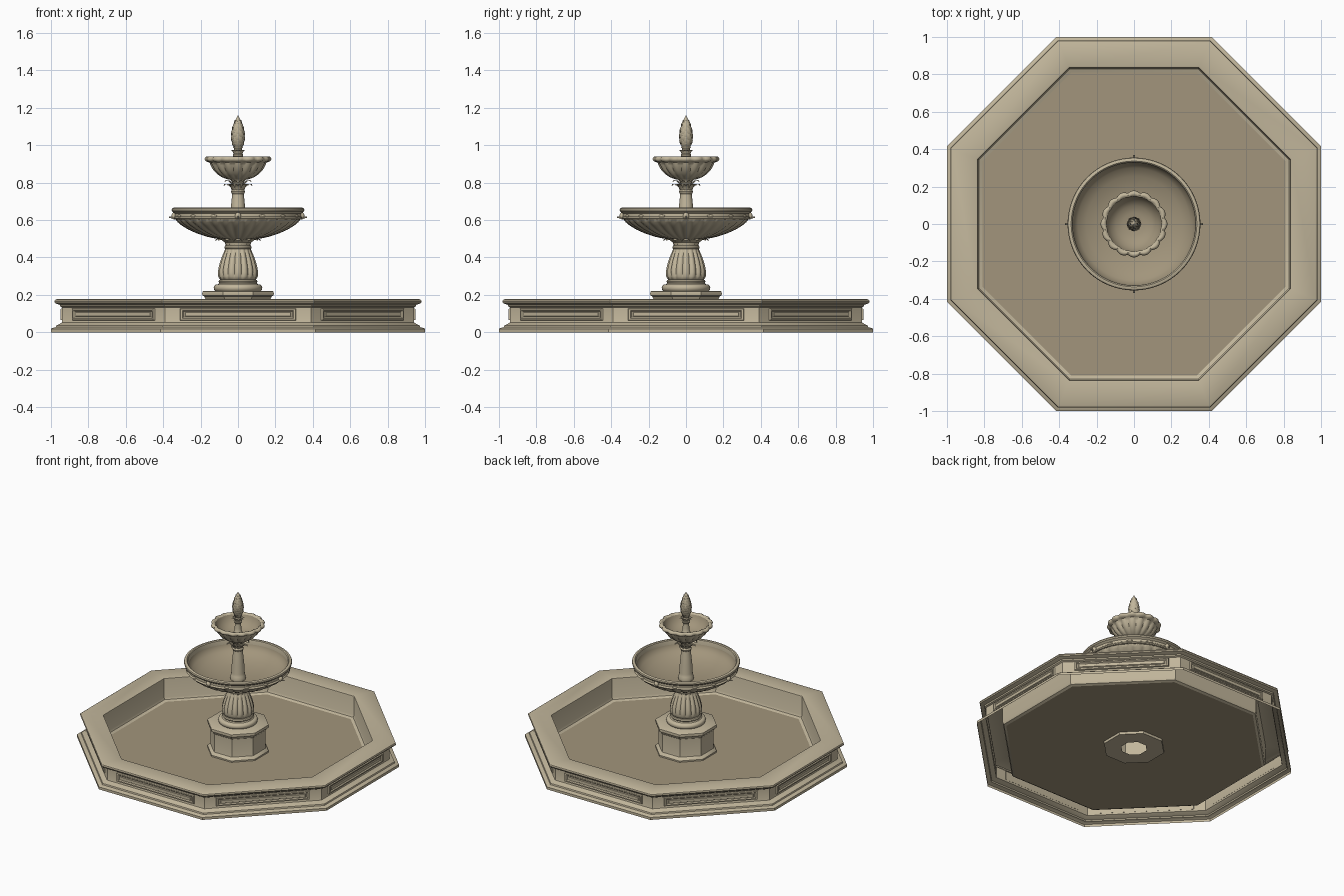
import bpy, math
from math import pi, sin, cos, radians


def material(name, col):
    m = bpy.data.materials.new(name)
    m.diffuse_color = (*col, 1)
    return m


STONE = material("stone", (0.54, 0.47, 0.33))
DARK = material("damp_stone", (0.36, 0.30, 0.20))


def make(name, verts, faces, mat=STONE, angle=35):
    me = bpy.data.meshes.new(name)
    me.from_pydata(verts, [], faces)
    me.validate()
    me.shade_smooth()
    me.set_sharp_from_angle(angle=radians(angle))
    me.materials.append(mat)
    ob = bpy.data.objects.new(name, me)
    bpy.context.collection.objects.link(ob)
    return ob


# Revolve (radius, z[, flute depth]) points; lobes gives convex flutes
def lathe(name, prof, n=64, lobes=0, mat=STONE, angle=35):
    octo = n == 8
    if lobes:
        n = lobes * 6
    verts, faces = [], []
    for p in prof:
        r0, z = p[:2]
        amp = p[2] if len(p) > 2 else 0
        for j in range(n):
            t = 2 * pi * j / n + (pi / 8 if octo else 0)
            r = r0 / cos(pi / 8) if octo else r0
            if lobes:
                r -= amp * (1 - abs(cos(lobes * t / 2)))
            verts.append((r * cos(t), r * sin(t), z))
    for i in range(len(prof) - 1):
        for j in range(n):
            a, b = i * n + j, i * n + (j + 1) % n
            faces.append((a, b, b + n, a + n))
    return make(name, verts, faces, mat, angle)


# Ring of pointed leaves following a (radius, z, half width) path
def leaf_ring(name, path, count, phase=0.0, thick=0.004):
    verts, faces = [], []
    for k in range(count):
        t = 2 * pi * (k + phase) / count
        c, s = cos(t), sin(t)
        base = len(verts)
        for r, z, w in path:
            for u, d in ((-w, 0), (0, thick), (w, 0), (0, -thick)):
                verts.append(((r + d) * c - u * s, (r + d) * s + u * c, z))
        for i in range(len(path) - 1):
            for q in range(4):
                a, b = base + 4 * i + q, base + 4 * i + (q + 1) % 4
                faces.append((a, b, b + 4, a + 4))
        e = len(verts)
        faces += [(base + 3, base + 2, base + 1, base), (e - 4, e - 3, e - 2, e - 1)]
    return make(name, verts, faces)


# Octagonal basin wall, hollow underneath, and its floor
lathe("basin_wall", [(1, 0), (1, .018), (.992, .023), (.975, .027), (.972, .036), (.958, .042),
                     (.942, .052), (.94, .058), (.94, .132), (.95, .138), (.953, .147),
                     (.968, .152), (.979, .156), (.982, .164), (.979, .173), (.968, .178),
                     (.845, .178), (.837, .175), (.835, .168), (.835, .04), (.828, .026), (.81, .018)], 8)
lathe("basin_floor", [(.812, .018), (.15, .018)], 8, mat=DARK)

# Raised framed panel on each of the eight sides
LOOPS = [(.312, .033, .938), (.308, .029, .949), (.298, .021, .949), (.292, .015, .942),
         (.284, .012, .942), (.28, .009, .947)]
verts, faces = [], []
for k in range(8):
    c, s = cos(k * pi / 4), sin(k * pi / 4)
    base = len(verts)
    for hx, hz, d in LOOPS:
        for u, v in ((-hx, -hz), (hx, -hz), (hx, hz), (-hx, hz)):
            verts.append((d * c - u * s, d * s + u * c, .096 + v))
    for i in range(len(LOOPS) - 1):
        for q in range(4):
            a, b = base + 4 * i + q, base + 4 * i + (q + 1) % 4
            faces.append((a, b, b + 4, a + 4))
    e = len(verts)
    faces.append((e - 4, e - 3, e - 2, e - 1))
make("side_panels", verts, faces)

# Octagonal pedestal with an open centre below
lathe("pedestal", [(.08, 0), (.19, 0), (.19, .028), (.182, .038), (.172, .046), (.17, .055),
                   (.17, .175), (.176, .183), (.18, .192), (.19, .197), (.192, .207), (.19, .217),
                   (.184, .221), (.06, .221)], 8)

# Round foot, fluted vase column and its neck
lathe("column_foot", [(.12, .22), (.127, .226), (.13, .237), (.127, .248), (.12, .254), (.105, .257),
                      (.1, .264), (.104, .272), (.1, .28), (.085, .283)], 64)
lathe("vase_column", [(.085, .278, 0), (.098, .284, .004), (.106, .3, .009), (.107, .322, .01),
                      (.103, .35, .01), (.094, .382, .009), (.083, .412, .008), (.073, .435, .006),
                      (.068, .447, 0)], lobes=16, angle=50)
lathe("column_neck", [(.066, .444), (.071, .448), (.073, .456), (.069, .463), (.06, .467),
                      (.06, .475), (.068, .488), (.09, .5), (.11, .505)], 64)
leaf_ring("lower_leaves", [(.062, .462, .014), (.066, .48, .019), (.085, .494, .021),
                           (.112, .498, .015), (.122, .49, .004)], 12)

# Lower bowl: fluted underside, plain rim and inside
lathe("lower_bowl_underside", [(.08, .496, 0), (.12, .501, .006), (.17, .512, .01), (.22, .529, .014),
                               (.265, .549, .016), (.3, .57, .016), (.322, .588, .012),
                               (.333, .602, .005), (.33, .608, 0)], lobes=32, angle=50)
lathe("lower_bowl_rim", [(.325, .602), (.338, .604), (.344, .61), (.342, .616), (.337, .62), (.337, .635),
                         (.343, .64), (.352, .645), (.355, .654), (.352, .662), (.345, .666),
                         (.336, .666), (.33, .661), (.328, .652), (.326, .63)], 96)
lathe("lower_bowl_inside", [(.327, .635), (.322, .615), (.3, .59), (.255, .566), (.19, .546),
                            (.11, .534), (.03, .53)], 96, mat=DARK)

# Four spout masks and small rosettes on the rim band
for k in range(16):
    t = k * pi / 8
    mask = k % 4 == 0
    bpy.ops.mesh.primitive_uv_sphere_add(segments=12, ring_count=8, radius=1,
                                         location=(.34 * cos(t), .34 * sin(t), .622), rotation=(0, 0, t))
    ob = bpy.context.object
    ob.name = "spout_mask" if mask else "rim_rosette"
    ob.scale = (.016, .017, .019) if mask else (.006, .02, .007)
    ob.data.materials.append(STONE)
    bpy.ops.object.shade_smooth()
    if mask:
        bpy.ops.mesh.primitive_cone_add(vertices=10, radius1=.007, radius2=.004, depth=.024,
                                        location=(.358 * cos(t), .358 * sin(t), .615),
                                        rotation=(0, pi / 2, t))
        bpy.context.object.name = "spout"
        bpy.context.object.data.materials.append(STONE)

# Upper stem with leaf collar
lathe("upper_stem", [(.05, .53), (.052, .55), (.046, .562), (.044, .58), (.041, .64), (.036, .69),
                     (.031, .74), (.036, .746), (.038, .753), (.034, .76), (.028, .765),
                     (.028, .79), (.036, .81), (.055, .825)], 48)
for i, ph in enumerate((0, .5)):
    z = .758 + .02 * i
    leaf_ring("upper_leaves", [(.028, z, .009), (.036, z + .018, .014), (.052, z + .032, .014),
                               (.068, z + .036, .009), (.074, z + .028, .002)], 8, ph)

# Upper bowl with scalloped rim
lathe("upper_bowl", [(.035, .815, 0), (.06, .819, .004), (.088, .83, .008), (.114, .848, .011),
                     (.134, .87, .012), (.146, .892, .011), (.152, .908, .007), (.164, .911, .009),
                     (.175, .917, .011), (.179, .926, .011), (.175, .936, .011), (.165, .941, .009),
                     (.155, .938, .008), (.148, .93, .004)], lobes=16, angle=50)
lathe("upper_bowl_inside", [(.151, .934), (.144, .914), (.128, .885), (.098, .861), (.06, .849),
                            (.015, .846)], 64, mat=DARK)

# Finial: short stem, leaf cup and layered cone of scales
lathe("finial_stem", [(.034, .846), (.034, .862), (.026, .872), (.022, .9), (.02, .935), (.027, .942),
                      (.028, .95), (.022, .956), (.02, .98), (.026, .99)], 32)
leaf_ring("finial_leaves", [(.018, .948, .007), (.023, .964, .012), (.032, .974, .011),
                            (.039, .972, .003)], 8)


def cone_radius(z):
    u = min(max((z - .975) / .185, 0), 1)
    return .034 * (sin(pi * u ** .72) ** .8 if 0 < u < 1 else 0) + .0005


lathe("finial_core", [(cone_radius(z) * .94, z) for z in [.975 + .185 * i / 20 for i in range(21)]], 24)
for i in range(9):
    z = .978 + .0165 * i
    w = cone_radius(z + .012) * .5
    leaf_ring("finial_scales", [(cone_radius(z) * .9, z, w * .7),
                                (cone_radius(z + .012) + .0005, z + .012, w),
                                (cone_radius(z + .025) + .002, z + .025, w * .15)], 6, .5 * (i % 2), .0025)
